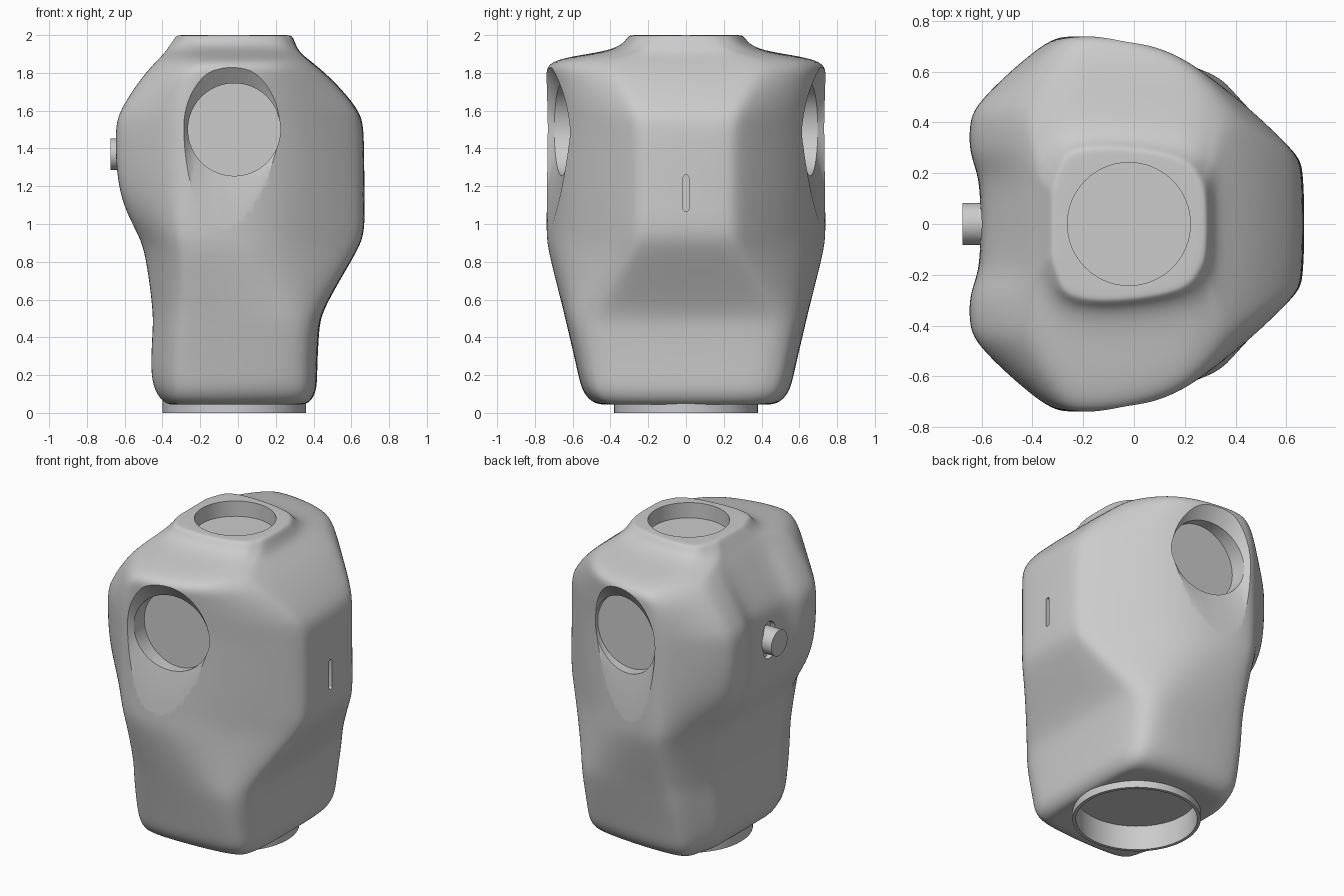
import bpy, bmesh, math
from mathutils import Matrix, Vector

cube = bpy.data.objects.get("Cube")
if cube:
    bpy.data.objects.remove(cube, do_unlink=True)

grey = bpy.data.materials.new("plain grey")
grey.use_nodes = True
grey.diffuse_color = (0.6, 0.6, 0.6, 1)
grey.node_tree.nodes["Principled BSDF"].inputs["Base Color"].default_value = grey.diffuse_color


def add_object(name, bm):
    bmesh.ops.recalc_face_normals(bm, faces=bm.faces)
    mesh = bpy.data.meshes.new(name)
    bm.to_mesh(mesh)
    bm.free()
    mesh.materials.append(grey)
    obj = bpy.data.objects.new(name, mesh)
    bpy.context.collection.objects.link(obj)
    return obj


def loft(name, rings):
    """Closed skin through rings that share one point count."""
    bm = bmesh.new()
    rows = [[bm.verts.new(p) for p in ring] for ring in rings]
    n = len(rows[0])
    for low, high in zip(rows, rows[1:]):
        for i in range(n):
            j = (i + 1) % n
            bm.faces.new((low[i], low[j], high[j], high[i]))
    bm.faces.new(rows[0])
    bm.faces.new(rows[-1])
    return add_object(name, bm)


def cylinder(name, radius, start, end):
    start, end = Vector(start), Vector(end)
    axis = end - start
    bm = bmesh.new()
    turn = axis.to_track_quat("Z", "Y").to_matrix().to_4x4()
    bmesh.ops.create_cone(bm, cap_ends=True, segments=64, radius1=radius,
                          radius2=radius, depth=axis.length,
                          matrix=Matrix.Translation((start + end) / 2) @ turn)
    return add_object(name, bm)


def slot(name, x1, x2, z, radius, straight):
    """Upright stadium prism running along x."""
    rings = []
    for x in (x1, x2):
        ring = []
        for i in range(32):
            a = math.tau * (i + 0.5) / 32
            shift = math.copysign(straight, math.sin(a))
            ring.append((x, radius * math.cos(a), z + shift + radius * math.sin(a)))
        rings.append(ring)
    return loft(name, rings)


def apply(obj, kind, **settings):
    mod = obj.modifiers.new(kind, kind)
    for key, value in settings.items():
        setattr(mod, key, value)
    bpy.context.view_layer.objects.active = obj
    bpy.ops.object.modifier_apply(modifier=mod.name)


def combine(obj, tool, operation="DIFFERENCE"):
    tool.hide_render = True
    apply(obj, "BOOLEAN", object=tool, operation=operation, solver="EXACT")
    bpy.data.objects.remove(tool, do_unlink=True)


def section(z, xf, yf, xr, yr, xs, ys, xb, yb, groove=0):
    """Level outline: chest edge, front ridge, side, back edge, spine groove."""
    half = [(xf, 0), (xf - 0.005, yf * 0.86), (xf - 0.03, yf * 1.1),
            (xr, yr),
            ((xr + xs) / 2, yr * 0.3 + ys * 0.7 + 0.01),
            (xs + 0.05, ys), (xs - 0.04, ys - 0.03),
            (xb + 0.03, yb + 0.03), (xb, yb - 0.05),
            (xb, yb * 0.6), (xb + groove, yb * 0.4), (xb + groove, 0)]
    mirror = [(x, -y) for x, y in half[-2:0:-1]]
    return [(x, y, z) for x, y in half + mirror]


# Torso levels from the bottom up
torso_levels = [
    (.05, .28, .28, .22, .32, -.25, .36, -.28, .25),
    (.035, .37, .36, .31, .45, -.3, .48, -.38, .33),
    (.11, .42, .40, .34, .53, -.32, .55, -.44, .36),
    (.22, .42, .42, .33, .56, -.33, .57, -.465, .36),
    (.45, .43, .47, .32, .61, -.32, .625, -.45, .38),
    (.55, .45, .46, .28, .63, -.3, .65, -.45, .38),
    (.85, .63, .29, .2, .66, -.3, .735, -.49, .4),
    (.95, .675, .26, .25, .62, -.32, .75, -.53, .42),
    (1.15, .67, .26, .28, .61, -.32, .745, -.64, .45, .03),
    (1.5, .67, .26, .28, .61, -.32, .745, -.655, .45, .05),
    (1.6, .65, .28, .28, .62, -.32, .745, -.63, .46, .05),
    (1.78, .49, .37, .25, .65, -.3, .745, -.51, .47, .04),
    (1.875, .37, .43, .2, .67, -.2, .75, -.42, .47, .01),
]
neck_levels = [
    (1.915, .32, .22, .25, .33, -.25, .37, -.38, .24),
    (1.985, .295, .17, .22, .27, -.24, .315, -.335, .2),
    (2.0, .28, .16, .21, .26, -.23, .30, -.32, .19),
    (2.0, .24, .13, .18, .22, -.19, .26, -.28, .17),
]
body = loft("torso", [section(*level) for level in torso_levels + neck_levels])
apply(body, "SUBSURF", levels=3)

# Waist ring and its hollow
combine(body, cylinder("waist_ring", .38, (-.02, 0, 0), (-.02, 0, .15)), "UNION")
combine(body, cylinder("waist_hollow", .36, (-.02, 0, -.1), (-.02, 0, .16)))

# Neck socket
combine(body, cylinder("neck_hollow", .242, (-.02, 0, 1.9), (-.02, 0, 2.1)))

# Shoulder scoops: a tall oval narrowing to a tilted round socket
for side in (-1, 1):
    rings = [[], [], [], []]
    for i in range(96):
        a = math.tau * i / 96
        c, s = math.cos(a), math.sin(a)
        x, z = -.02 + .245 * c, 1.5 + .245 * s
        ox = -.01 + .285 * c
        oz = 1.52 + (.34 if s > 0 else .68) * s
        rim = .745 - .1 * max(0, ox + .1) - .6 * max(0, ox) ** 2
        rings[0].append((ox, side * .95, oz))
        rings[1].append((ox, side * rim, oz))
        rings[2].append((x, side * (.655 - .16 * x), z))
        rings[3].append((x, side * .59, z))
    combine(body, loft("shoulder_scoop", rings))

# Chest slot and back pocket
combine(body, slot("chest_slot", .64, .8, 1.163, .015, .083))
combine(body, slot("back_pocket", -.8, -.57, 1.37, .06, .06))

# Back knob
knob = cylinder("back_knob", .083, (-.675, 0, 1.37), (-.56, 0, 1.37))

for obj in (body, knob):
    bpy.ops.object.select_all(action="DESELECT")
    obj.select_set(True)
    bpy.context.view_layer.objects.active = obj
    bpy.ops.object.shade_smooth_by_angle(angle=math.radians(30))
